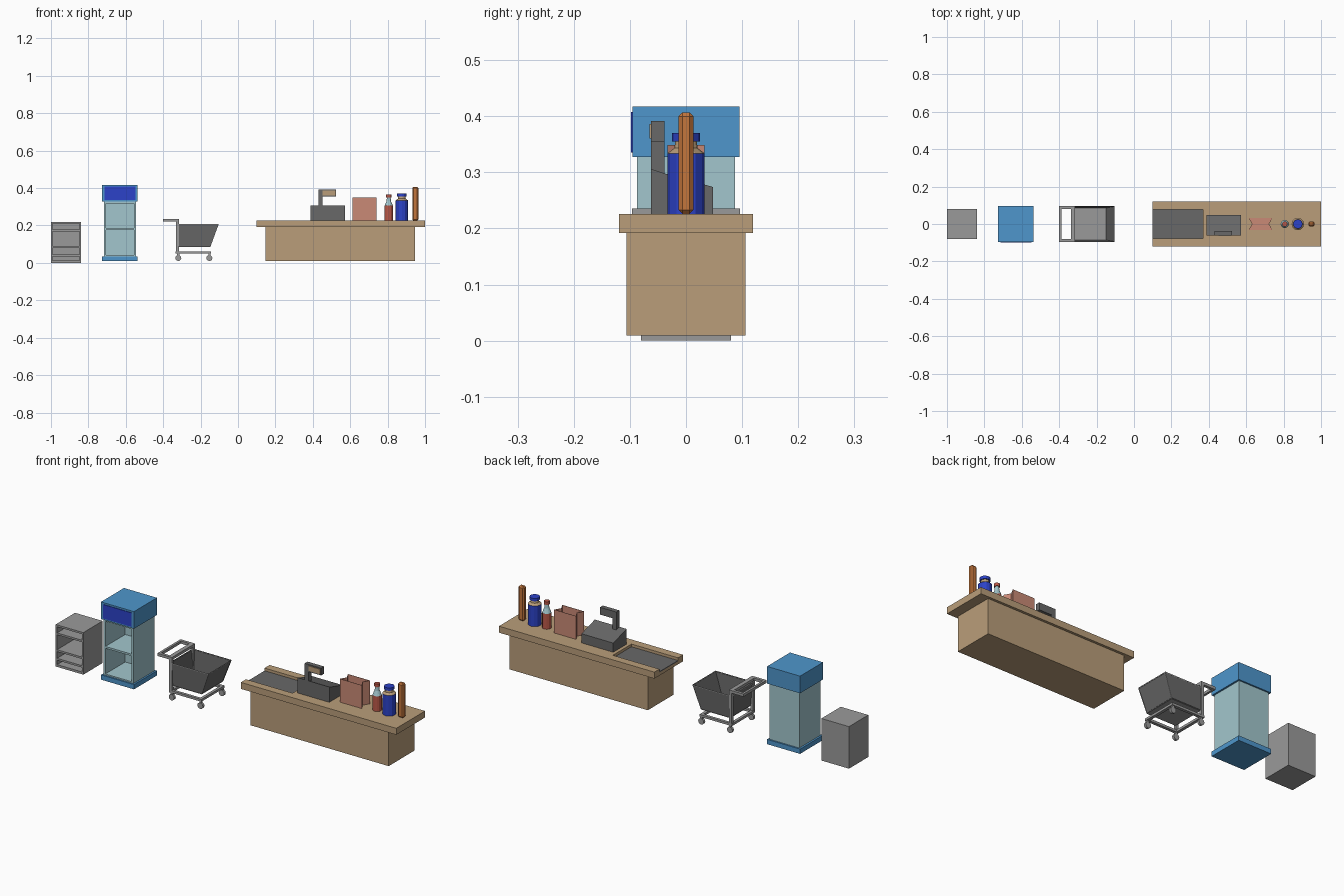
import bpy, bmesh, math
from mathutils import Vector

cube = bpy.data.objects.get("Cube")
if cube:
    bpy.data.objects.remove(cube, do_unlink=True)


def material(name, *rgb):
    lin = [((c / 255 + 0.055) / 1.055) ** 2.4 for c in rgb] + [1]
    m = bpy.data.materials.new(name)
    m.use_nodes = True
    m.diffuse_color = lin
    m.node_tree.nodes["Principled BSDF"].inputs["Base Color"].default_value = lin
    return m


TAN = material("tan wood", 186, 158, 122)
BLUE = material("sky blue", 78, 150, 204)
TEAL = material("pale teal", 162, 198, 205)
NAVY = material("deep blue", 44, 66, 200)
RED = material("brick red", 186, 88, 72)
PINK = material("paper pink", 202, 138, 118)
ORANGE = material("crust orange", 196, 118, 60)
GREY = material("light grey", 154, 154, 154)
DARK = material("dark grey", 104, 104, 104)


def finish(name, bm, *mats):
    bmesh.ops.recalc_face_normals(bm, faces=bm.faces)
    me = bpy.data.meshes.new(name)
    bm.to_mesh(me)
    bm.free()
    for m in mats:
        me.materials.append(m)
    ob = bpy.data.objects.new(name, me)
    bpy.context.collection.objects.link(ob)
    return ob


def box(name, x0, x1, y0, y1, z0, z1, mat):
    bm = bmesh.new()
    bmesh.ops.create_cube(bm, size=1)
    for v in bm.verts:
        v.co = Vector(((x0 + x1) / 2 + v.co.x * (x1 - x0),
                       (y0 + y1) / 2 + v.co.y * (y1 - y0),
                       (z0 + z1) / 2 + v.co.z * (z1 - z0)))
    return finish(name, bm, mat)


def prism(name, outline, direction, mat):
    """Extrude a closed outline along a direction."""
    bm = bmesh.new()
    face = bm.faces.new([bm.verts.new(p) for p in outline])
    new = bmesh.ops.extrude_face_region(bm, geom=[face])["geom"]
    for v in new:
        if isinstance(v, bmesh.types.BMVert):
            v.co += Vector(direction)
    # keep the starting cap so the solid is closed
    if face not in bm.faces[:]:
        bmesh.ops.holes_fill(bm, edges=bm.edges)
    return finish(name, bm, mat)


def lathe(name, x, profile, mats, sides=12):
    """Turned shape; profile rows are radius, height, slot of the band above."""
    bm = bmesh.new()
    rings = [[bm.verts.new((x + r * math.cos(2 * math.pi * i / sides),
                            r * math.sin(2 * math.pi * i / sides), z))
              for i in range(sides)] for r, z, slot in profile]
    for low, high, row in zip(rings, rings[1:], profile):
        for i in range(sides):
            j = (i + 1) % sides
            bm.faces.new((low[i], low[j], high[j], high[i])).material_index = row[2]
    bm.faces.new(rings[0])
    bm.faces.new(rings[-1])
    return finish(name, bm, *mats)


def open_cabinet(name, x0, x1, y, z0, z1, wall, boards, mat):
    """Box open at the front, with boards given as bottom and top heights."""
    for side, a, b in (("right", x0, x0 + wall), ("left", x1 - wall, x1)):
        box(f"{name}_{side}_wall", a, b, -y, y, z0, z1, mat)
    box(f"{name}_back", x0 + wall, x1 - wall, y - wall, y, z0, z1, mat)
    for i, (a, b) in enumerate(boards):
        box(f"{name}_board_{i + 1}", x0 + wall, x1 - wall, -y, y - wall, a, b, mat)


# Shelf unit
open_cabinet("shelf_unit", -1, -0.84, 0.08, 0, 0.22, 0.008,
             [(0, 0.012), (0.035, 0.045), (0.08, 0.09), (0.168, 0.178), (0.21, 0.22)], GREY)

# Drinks cooler
open_cabinet("cooler", -0.717, -0.545, 0.087, 0.035, 0.327, 0.01,
             [(0.035, 0.042), (0.176, 0.186), (0.318, 0.327)], TEAL)
box("cooler_base", -0.727, -0.536, -0.095, 0.095, 0.01, 0.035, BLUE)
box("cooler_header", -0.727, -0.536, -0.095, 0.095, 0.327, 0.417, BLUE)
box("cooler_sign", -0.714, -0.549, -0.098, -0.094, 0.335, 0.408, NAVY)

# Cart basket: open tapered tub with darker inset panels
bm = bmesh.new()
low = [bm.verts.new((x, y, 0.09)) for x, y in
       ((-0.318, -0.088), (-0.148, -0.088), (-0.148, 0.088), (-0.318, 0.088))]
top = [bm.verts.new((x, y, 0.207)) for x, y in
       ((-0.328, -0.095), (-0.105, -0.095), (-0.105, 0.095), (-0.328, 0.095))]
bm.faces.new(low)
walls = [bm.faces.new((low[i], low[(i + 1) % 4], top[(i + 1) % 4], top[i])) for i in range(4)]
bmesh.ops.inset_individual(bm, faces=walls, thickness=0.014, depth=0)
for f in walls:
    f.material_index = 1
basket = finish("cart_basket", bm, GREY, DARK)
shell = basket.modifiers.new("thickness", "SOLIDIFY")
shell.thickness = 0.005
shell.offset = -1

# Cart frame, handle and wheels
for side, s in (("left", 1), ("right", -1)):
    ya, yb = sorted((s * 0.081, s * 0.096))
    box(f"cart_{side}_post", -0.331, -0.316, ya, yb, 0.05, 0.236, GREY)
    box(f"cart_{side}_rail", -0.333, -0.145, ya, yb, 0.05, 0.062, GREY)
    box(f"cart_{side}_handle_arm", -0.4, -0.316, ya, yb, 0.222, 0.236, GREY)
    for end, x in (("rear", -0.319), ("front", -0.153)):
        y = s * 0.088
        box(f"cart_{end}_{side}_fork", x - 0.006, x + 0.006, y - 0.005, y + 0.005,
            0.028, 0.052, GREY)
        bpy.ops.mesh.primitive_cylinder_add(vertices=12, radius=0.016, depth=0.013,
                                            location=(x, y, 0.026),
                                            rotation=(math.pi / 2, 0, 0))
        wheel = bpy.context.object
        wheel.name = f"cart_{end}_{side}_wheel"
        wheel.data.materials.append(GREY)
box("cart_handle", -0.4, -0.388, -0.096, 0.096, 0.222, 0.236, GREY)
box("cart_handle_crossbar", -0.338, -0.316, -0.096, 0.096, 0.222, 0.236, GREY)
box("cart_front_crossbar", -0.16, -0.145, -0.096, 0.096, 0.05, 0.062, GREY)
box("cart_rear_crossbar", -0.333, -0.318, -0.096, 0.096, 0.05, 0.062, GREY)

# Checkout counter with a channel for the belt, open at the end
box("counter_body", 0.147, 0.947, -0.106, 0.106, 0.009, 0.193, TAN)
box("counter_top", 0.37, 1, -0.119, 0.119, 0.192, 0.226, TAN)
box("counter_channel_floor", 0.1, 0.37, -0.119, 0.119, 0.192, 0.208, TAN)
box("counter_front_lip", 0.1, 0.37, -0.119, -0.077, 0.208, 0.226, TAN)
box("counter_back_lip", 0.1, 0.37, 0.077, 0.119, 0.208, 0.226, TAN)
box("belt", 0.1, 0.37, -0.077, 0.077, 0.208, 0.212, DARK)

# Cash register with a sloping top and a raised display
prism("register_body", [(0.388, -0.062, 0.226), (0.388, 0.048, 0.226),
                        (0.388, 0.048, 0.274), (0.388, -0.038, 0.298),
                        (0.388, -0.062, 0.306)], (0.184, 0, 0), DARK)
box("register_neck", 0.43, 0.452, -0.062, -0.038, 0.29, 0.356, DARK)
box("register_display", 0.43, 0.525, -0.062, -0.038, 0.354, 0.392, DARK)
box("register_screen", 0.453, 0.52, -0.065, -0.061, 0.36, 0.386, TAN)

# Paper bag with pinched sides, open at the top
bm = bmesh.new()
outline = [(0.613, -0.033), (0.74, -0.033), (0.722, 0), (0.74, 0.033), (0.613, 0.033), (0.631, 0)]
base = [bm.verts.new((x, y, 0.227)) for x, y in outline]
rim = [bm.verts.new((x, y, 0.349)) for x, y in outline]
bm.faces.new(base)
for i in range(6):
    j = (i + 1) % 6
    bm.faces.new((base[i], base[j], rim[j], rim[i]))
bag = finish("paper_bag", bm, PINK)
paper = bag.modifiers.new("thickness", "SOLIDIFY")
paper.thickness = 0.003
paper.offset = -1

# Bottle and jar
lathe("bottle", 0.806, [(0.022, 0.226, 0), (0.022, 0.306, 1), (0.012, 0.33, 1),
                        (0.01, 0.35, 0), (0.014, 0.35, 0), (0.014, 0.366, 0)], (RED, TEAL))
lathe("jar", 0.876, [(0.033, 0.226, 0), (0.033, 0.334, 1), (0.021, 0.343, 1),
                     (0.019, 0.355, 0), (0.025, 0.355, 0), (0.025, 0.37, 0)], (NAVY, TAN))

# Bread stick
bread = box("bread_stick", 0.932, 0.965, -0.013, 0.013, 0.226, 0.407, ORANGE)
edge = bread.modifiers.new("chamfer", "BEVEL")
edge.width = 0.007
edge.segments = 1
